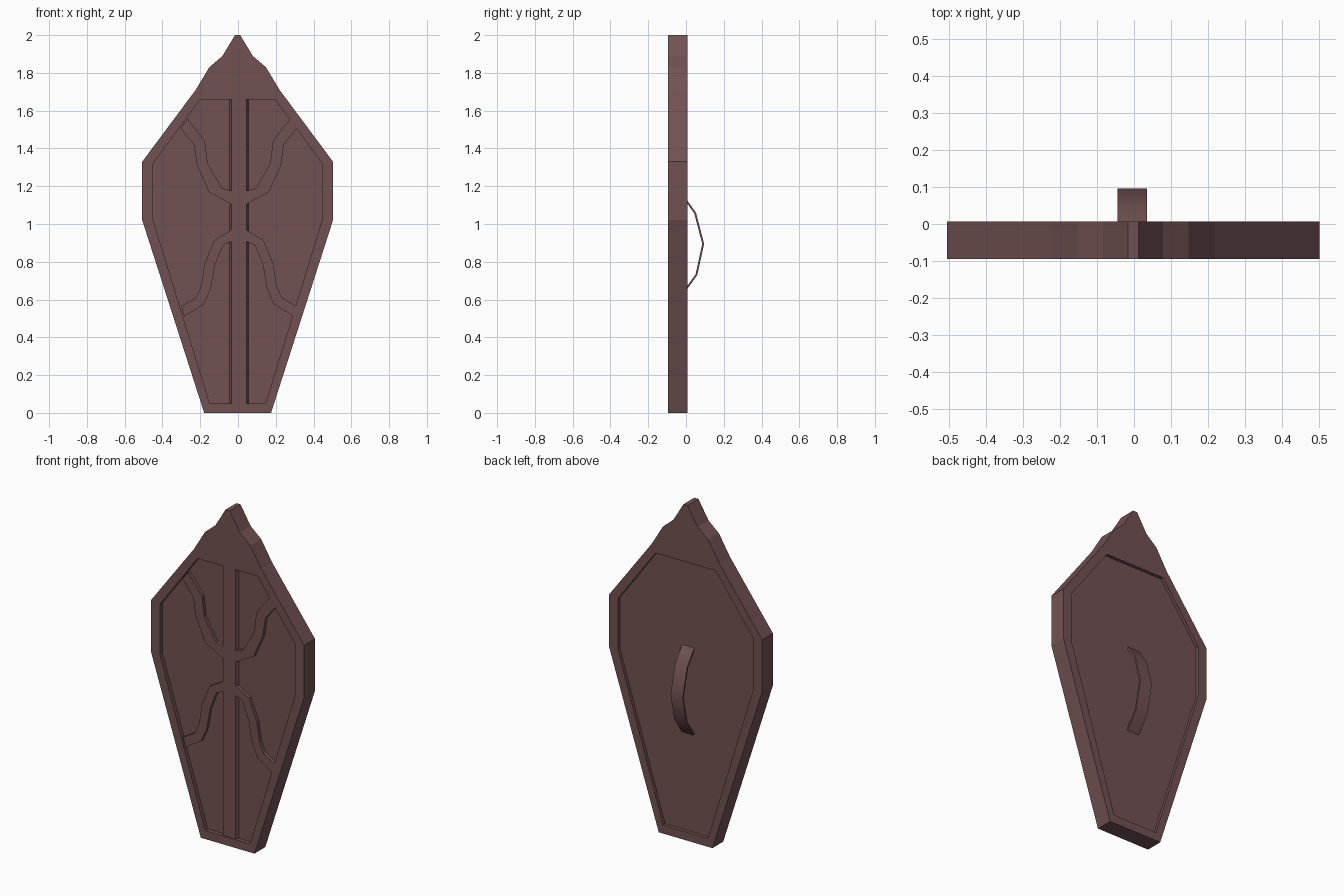
import bpy
import bmesh
from mathutils import Vector

cube = bpy.data.objects.get("Cube")
if cube:
    bpy.data.objects.remove(cube, do_unlink=True)

wood = bpy.data.materials.new("reddish brown")
wood.use_nodes = True
COLOUR = (0.17, 0.083, 0.085, 1)
wood.diffuse_color = COLOUR
wood.node_tree.nodes["Principled BSDF"].inputs["Base Color"].default_value = COLOUR

FRONT, BACK = -0.095, 0.007        # rim faces
PANEL_FRONT, PANEL_BACK = -0.07, -0.013
RELIEF = -0.09                     # front of the raised ribs
AXIS = 0.005                       # rib mirror line


def finish(name, bm):
    bmesh.ops.recalc_face_normals(bm, faces=bm.faces)
    mesh = bpy.data.meshes.new(name)
    bm.to_mesh(mesh)
    bm.free()
    mesh.materials.append(wood)
    obj = bpy.data.objects.new(name, mesh)
    bpy.context.collection.objects.link(obj)
    return obj


def slab(name, loops, y0, y1):
    """Fill x-z outlines (later ones are holes) and extrude from y0 to y1."""
    bm = bmesh.new()
    edges = []
    for loop in loops:
        vs = [bm.verts.new((x, y0, z)) for x, z in loop]
        edges += [bm.edges.new((a, b)) for a, b in zip(vs, vs[1:] + vs[:1])]
    bmesh.ops.triangle_fill(bm, edges=edges, use_beauty=True, normal=(0, -1, 0))
    out = bmesh.ops.extrude_face_region(bm, geom=bm.faces[:], use_keep_orig=True)
    moved = [g for g in out["geom"] if isinstance(g, bmesh.types.BMVert)]
    bmesh.ops.translate(bm, verts=moved, vec=(0, y1 - y0, 0))
    return finish(name, bm)


def symmetric(half, axis):
    """Close a right-hand half outline by mirroring it about x = axis."""
    return [(axis + x, z) for x, z in half] + [(axis - x, z) for x, z in reversed(half)]


# Rim and recessed panel
outer = symmetric([(0.177, 0), (0.505, 1.02), (0.505, 1.33), (0.222, 1.71),
                   (0.15, 1.83), (0.08, 1.89), (0.014, 2.0)], -0.002)
inner = symmetric([(0.148, 0.05), (0.447, 1.02), (0.447, 1.32), (0.198, 1.66)], -0.002)
slab("rim", [outer, inner], FRONT, BACK)
slab("panel", [inner], PANEL_FRONT, PANEL_BACK)

# Central rib with slightly sloping sides
bar = slab("central_rib", [symmetric([(0.04, 0.05), (0.04, 1.66)], AXIS)],
           RELIEF, PANEL_FRONT)
for v in bar.data.vertices:
    if v.co.y > RELIEF + 0.001:
        v.co.x += 0.01 if v.co.x > AXIS else -0.01

# Curved ribs: one edge out to the rim, the other edge back
upper = [(0.04, 1.175), (0.09, 1.19), (0.165, 1.32), (0.18, 1.44), (0.272, 1.557),
         (0.308, 1.508), (0.238, 1.42), (0.222, 1.31), (0.16, 1.17), (0.04, 1.105)]
lower = [(0.04, 0.968), (0.13, 0.915), (0.182, 0.79), (0.20, 0.67), (0.228, 0.61),
         (0.305, 0.565), (0.29, 0.51), (0.185, 0.575), (0.148, 0.66), (0.128, 0.78),
         (0.085, 0.888), (0.04, 0.908)]
for row, shape in (("upper", upper), ("lower", lower)):
    for side, s in (("left", 1), ("right", -1)):
        slab(f"{row}_{side}_rib", [[(AXIS + s * x, z) for x, z in shape]],
             RELIEF, PANEL_FRONT)

# Bowed strap handle on the back
path = [Vector(p) for p in ((-0.02, 1.16), (0.01, 1.12), (0.053, 1.06), (0.096, 0.895),
                            (0.06, 0.73), (0.01, 0.66), (-0.02, 0.62))]
bm = bmesh.new()
rings = []
for i, p in enumerate(path):
    t = (path[min(i + 1, len(path) - 1)] - path[max(i - 1, 0)]).normalized()
    q = p + Vector((t.y, -t.x)) * 0.01
    rings.append([bm.verts.new((x, c.x, c.y)) for x, c in
                  ((-0.045, p), (0.035, p), (0.035, q), (-0.045, q))])
for a, b in zip(rings, rings[1:]):
    for k in range(4):
        n = (k + 1) % 4
        bm.faces.new((a[k], a[n], b[n], b[k]))
bm.faces.new(rings[0])
bm.faces.new(rings[-1])
handle = finish("handle", bm)
bpy.ops.object.select_all(action="DESELECT")
handle.select_set(True)
bpy.context.view_layer.objects.active = handle
bpy.ops.object.shade_smooth_by_angle(angle=0.7)
